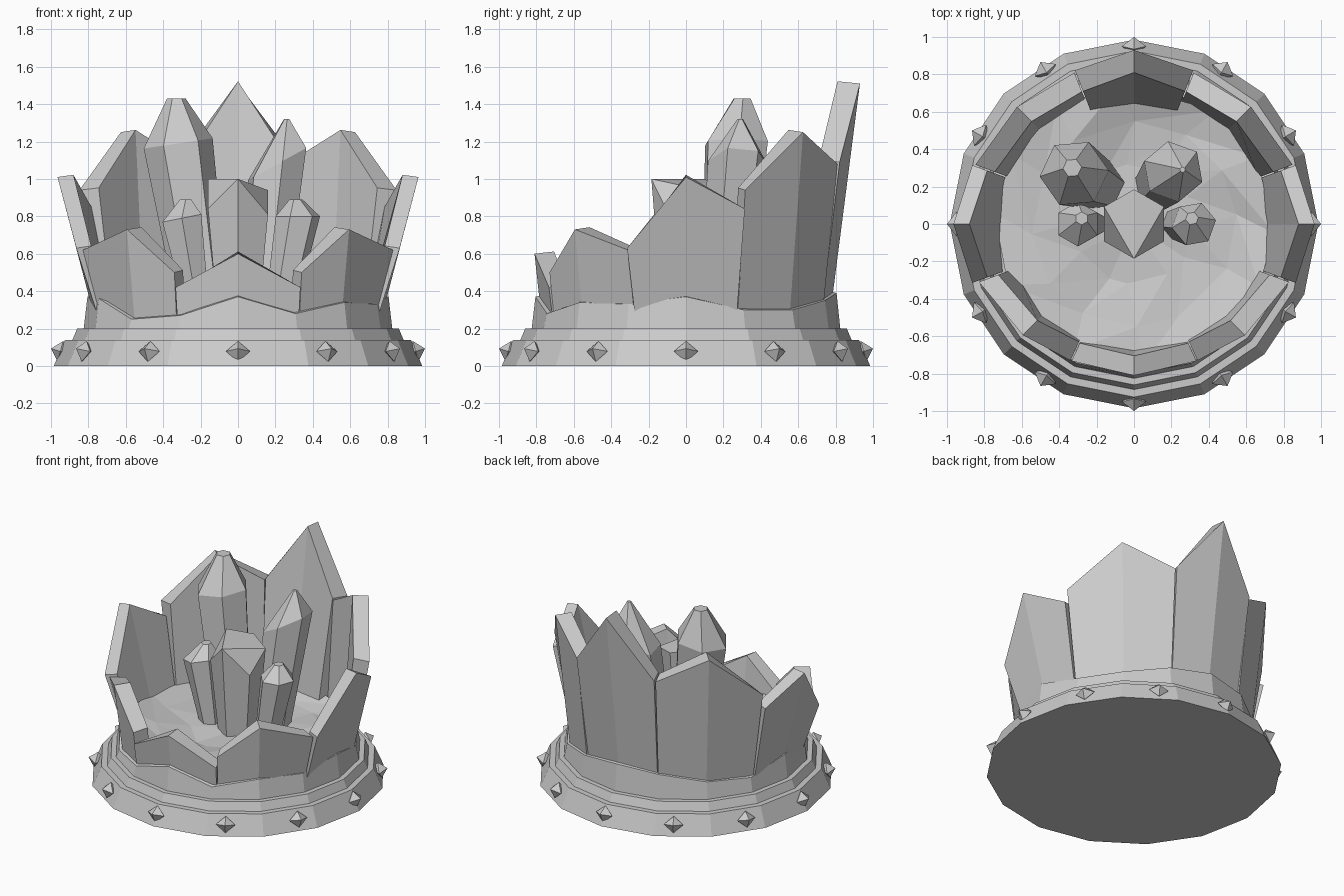
import bpy, bmesh, math, random
from mathutils import Vector

random.seed(4)
cube = bpy.data.objects.get("Cube")
if cube:
    bpy.data.objects.remove(cube)

stone = bpy.data.materials.new("grey_stone")
stone.use_nodes = True
GREY = (0.6, 0.6, 0.6, 1)
stone.diffuse_color = GREY
stone.node_tree.nodes["Principled BSDF"].inputs["Base Color"].default_value = GREY


def polar(radius, degrees, z):
    a = math.radians(degrees)
    return Vector((radius * math.cos(a), radius * math.sin(a), z))


def finish(name, bm):
    bmesh.ops.recalc_face_normals(bm, faces=bm.faces)
    mesh = bpy.data.meshes.new(name)
    bm.to_mesh(mesh)
    bm.free()
    mesh.materials.append(stone)
    obj = bpy.data.objects.new(name, mesh)
    bpy.context.collection.objects.link(obj)


def loft(name, loops):
    """Skin a list of equally long closed loops and cap both ends."""
    bm = bmesh.new()
    rows = [[bm.verts.new(p) for p in loop] for loop in loops]
    n = len(rows[0])
    for low, high in zip(rows, rows[1:]):
        for i in range(n):
            j = (i + 1) % n
            bm.faces.new((low[i], low[j], high[j], high[i]))
    bm.faces.new(rows[0][::-1])
    bm.faces.new(rows[-1])
    finish(name, bm)


def ring(radius, z, sides, centre=(0, 0), turn=0):
    c = Vector((centre[0], centre[1], 0))
    return [c + polar(radius, turn + 360 * i / sides, z) for i in range(sides)]


# Stepped round base with a broken, uneven rim
profile = [(0.985, 0), (0.925, 0.14), (0.885, 0.14), (0.86, 0.2), (0.825, 0.2)]
rim_heights = (0.37, 0.3, 0.3, 0.35, 0.39, 0.37, 0.32, 0.3,
               0.37, 0.36, 0.25, 0.27, 0.37, 0.28, 0.34, 0.33)
loops = [ring(r, z, 16) for r, z in profile]
for r, rise in ((0.805, 0), (0.73, 0.02)):
    loops.append([polar(r, 22.5 * i, z + rise) for i, z in enumerate(rim_heights)])
loops.append(ring(0.7, 0.24, 16))
loft("stepped_base", loops)

# Studs around the base
for k in range(12):
    a = 30 * k
    out, side, up = polar(1, a, 0), polar(1, a + 90, 0), Vector((0, 0, 1))
    c = out * 0.95 + up * 0.078
    bm = bmesh.new()
    rim = [bm.verts.new(c + d) for d in
           (side * 0.065, up * 0.055 - out * 0.015,
            side * -0.065, up * -0.055 + out * 0.015)]
    for tip in (bm.verts.new(c + out * 0.05 + up * 0.015),
                bm.verts.new(c - out * 0.06)):
        for i in range(4):
            bm.faces.new((rim[i], rim[(i + 1) % 4], tip))
    finish(f"stud_{k + 1}", bm)

# Uneven rocky floor, dished towards the middle
bm = bmesh.new()
rows = []
for r, z in ((0.75, 0.4), (0.55, 0.37), (0.32, 0.34)):
    rows.append([bm.verts.new(polar(r, 30 * i + random.uniform(-7, 7),
                                    z + random.uniform(-0.03, 0.03)))
                 for i in range(12)])
for outer, inner in zip(rows, rows[1:]):
    for i in range(12):
        j = (i + 1) % 12
        bm.faces.new((outer[i], outer[j], inner[j]))
        bm.faces.new((outer[i], inner[j], inner[i]))
hub = bm.verts.new((0, 0, 0.34))
for i in range(12):
    bm.faces.new((rows[-1][i], rows[-1][(i + 1) % 12], hub))
finish("rocky_floor", bm)


# Pointed wall slabs: each has a crease up the middle and leans outward
def slab(name, angles, foot, thick, low, apex, high):
    """angles: start, crease, end; foot: edge and crease radius;
    thick: at foot and top; low, apex, high: (radius, z) of the top corners."""
    start, crease, end = angles
    outer = [polar(foot[0], start, 0.23), polar(foot[1], crease, 0.23),
             polar(foot[0], end, 0.23), polar(high[0], end, high[1]),
             polar(apex[0], crease, apex[1]), polar(low[0], start, low[1])]
    inner = []
    for i, p in enumerate(outer):
        flat = Vector((p.x, p.y, 0)).normalized()
        inner.append(p - flat * thick[i > 2] + Vector((0, 0, 0.012)))
    bm = bmesh.new()
    o = [bm.verts.new(p) for p in outer]
    n = [bm.verts.new(p) for p in inner]
    for v in (o, n):
        bm.faces.new((v[0], v[1], v[4], v[5]))
        bm.faces.new((v[1], v[2], v[3], v[4]))
    for i in range(6):
        j = (i + 1) % 6
        bm.faces.new((o[i], o[j], n[j], n[i]))
    finish(name, bm)


slab("front_slab", (-114.5, -90, -65.5), (0.78, 0.77), (0.11, 0.105),
     (0.805, 0.42), (0.81, 0.6), (0.805, 0.42))
slab("back_slab", (69, 90, 111), (0.77, 0.765), (0.14, 0.12),
     (0.88, 1.09), (0.93, 1.51), (0.88, 1.09))
pairs = [("front_corner_slab", (-65, -45, -20.5), (0.775, 0.78), (0.1, 0.11),
          (0.805, 0.5), (0.84, 0.73), (0.885, 0.62)),
         ("side_slab", (-20, 0, 20), (0.785, 0.76), (0.08, 0.085),
          (0.92, 0.63), (0.965, 1.01), (0.92, 0.84)),
         ("back_corner_slab", (20.5, 45, 68.5), (0.78, 0.78), (0.07, 0.11),
          (0.905, 0.94), (0.885, 1.25), (0.87, 1.08))]
for name, angles, foot, thick, low, apex, high in pairs:
    slab("left_" + name, angles, foot, thick, low, apex, high)
    slab("right_" + name, [180 - a for a in reversed(angles)],
         foot, thick, high, apex, low)


# Faceted crystals: narrow foot, wide shoulder, sloped tip
def crystal(name, foot, foot_r, mid, mid_r, mid_z, tip, tip_r, tip_z, turn, tilt=0):
    shoulder = ring(mid_r, mid_z, 6, mid, turn)
    for p in shoulder:
        p.z += tilt * (p.x - mid[0])
    loft(name, [ring(foot_r, 0.32, 6, foot, turn), shoulder,
                ring(tip_r, tip_z, 6, tip, turn)])


crystal("tall_left_crystal", (-0.19, 0.21), 0.14, (-0.32, 0.27), 0.185, 1.19,
        (-0.33, 0.3), 0.05, 1.43, 5, 0.15)
crystal("tall_right_crystal", (0.13, 0.2), 0.13, (0.21, 0.28), 0.165, 1.08,
        (0.26, 0.29), 0.015, 1.32, 40, 0.55)
crystal("small_left_crystal", (-0.22, 0), 0.075, (-0.3, 0), 0.12, 0.79,
        (-0.28, 0.03), 0.035, 0.89, 30, 0.2)
crystal("small_right_crystal", (0.23, 0), 0.085, (0.32, 0), 0.12, 0.8,
        (0.31, 0.03), 0.035, 0.89, 10)

# Central crystal with a broad kite-shaped top and cut front corners
foot = ring(0.13, 0.3, 6, (0, 0), 30)
shoulder = ring(0.185, 0.97, 6, (0, 0), 30)
for p, drop in zip(shoulder, (0.03, 0, -0.03, 0.13, -0.03, 0.16)):
    p.z -= drop
bm = bmesh.new()
f = [bm.verts.new(p) for p in foot]
s = [bm.verts.new(p) for p in shoulder]
for i in range(6):
    j = (i + 1) % 6
    bm.faces.new((f[i], f[j], s[j], s[i]))
bm.faces.new(f[::-1])
for corners in ((0, 1, 4), (1, 2, 4), (2, 3, 4), (4, 5, 0)):
    bm.faces.new([s[i] for i in corners])
finish("central_crystal", bm)
